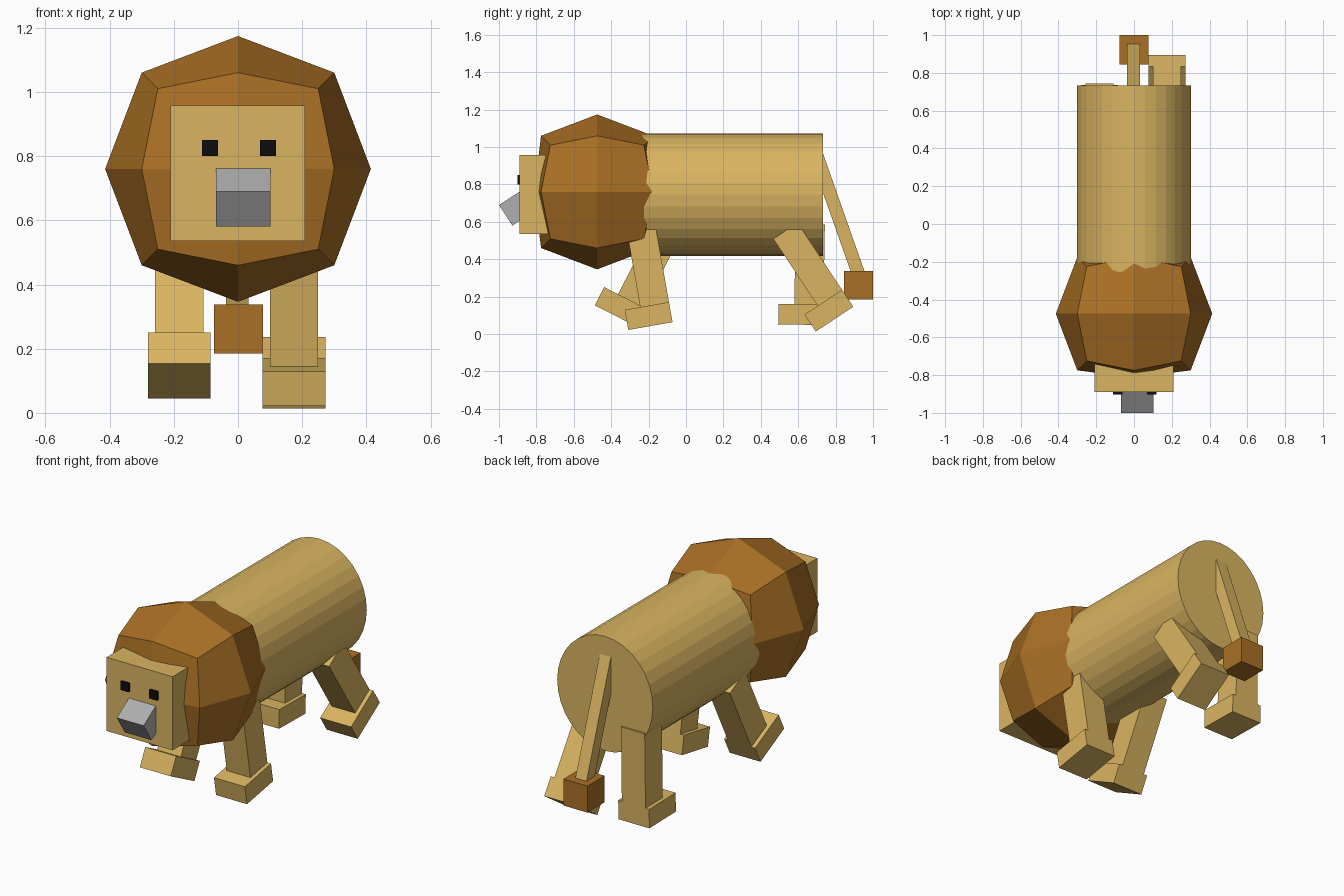
import bpy, bmesh
from math import radians
from mathutils import Matrix, Vector

cube = bpy.data.objects.get("Cube")
if cube:
    bpy.data.objects.remove(cube, do_unlink=True)


def material(name, r, g, b):
    m = bpy.data.materials.new(name)
    m.use_nodes = True
    m.diffuse_color = (r, g, b, 1)
    bsdf = next(n for n in m.node_tree.nodes if n.type == 'BSDF_PRINCIPLED')
    bsdf.inputs["Base Color"].default_value = (r, g, b, 1)
    return m


TAN = material("tan fur", 0.70, 0.46, 0.12)
BROWN = material("brown mane", 0.40, 0.16, 0.018)
GREY = material("grey snout", 0.43, 0.43, 0.43)
BLACK = material("black eye", 0.004, 0.004, 0.004)


def add_object(name, bm, mat):
    bmesh.ops.recalc_face_normals(bm, faces=bm.faces)
    mesh = bpy.data.meshes.new(name)
    bm.to_mesh(mesh)
    bm.free()
    mesh.materials.append(mat)
    obj = bpy.data.objects.new(name, mesh)
    bpy.context.collection.objects.link(obj)
    return obj


def box(name, size, centre, mat, anchor=(0, 0, 0), tilt=0):
    """Box placed relative to an anchor, then tilted about the anchor's x axis."""
    bm = bmesh.new()
    frame = (Matrix.Translation(anchor) @ Matrix.Rotation(radians(tilt), 4, 'X')
             @ Matrix.Translation(centre) @ Matrix.Diagonal((*size, 1)))
    bmesh.ops.create_cube(bm, size=1, matrix=frame)
    return add_object(name, bm, mat)


# Barrel body lying along y
bm = bmesh.new()
bmesh.ops.create_cone(bm, cap_ends=True, segments=32, radius1=1, radius2=1, depth=1,
                      matrix=Matrix.Translation((0, 0.2165, 0.745))
                      @ Matrix.Diagonal((0.303, 1.033, 0.328, 1))
                      @ Matrix.Rotation(radians(90), 4, 'X'))
add_object("body", bm, TAN)

# Mane: a once-divided cube rounded towards a ball
bm = bmesh.new()
bmesh.ops.create_cube(bm, size=2)
bmesh.ops.subdivide_edges(bm, edges=bm.edges[:], cuts=1, use_grid_fill=True)
reach = {1: 0.414, 2: 0.30, 3: 0.25}
for v in bm.verts:
    axes = sum(abs(c) > 0.5 for c in v.co)
    r = 0.337 if axes == 1 and abs(v.co.y) > 0.5 else reach[axes]
    v.co = v.co * r + Vector((0, -0.475, 0.76))
add_object("mane", bm, BROWN)

# Face, eyes and snout
box("face", (0.418, 0.24, 0.422), (-0.001, -0.77, 0.746), TAN)
for side, x in (("left", 0.093), ("right", -0.087)):
    box(side + "_eye", (0.05, 0.016, 0.05), (x, -0.894, 0.825), BLACK)
box("snout", (0.17, 0.25, 0.131), (0, 0.125, -0.0655), GREY,
    anchor=(0.017, -1.0, 0.69), tilt=33)

# Legs: anchored at the heel, where the back of the leg meets the foot
legs = (
    ("front_left", (0.175, -0.091, 0.171), 10),
    ("front_right", (-0.183, -0.224, 0.142), -27),
    ("rear_left", (0.175, 0.834, 0.237), 33.5),
    ("rear_right", (-0.183, 0.735, 0.157), -1),
)
for name, heel, tilt in legs:
    box(name + "_leg", (0.15, 0.156, 0.43), (0, -0.078, 0.215), TAN, heel, tilt)
    box(name + "_foot", (0.196, 0.24, 0.109), (0, -0.12, -0.0545), TAN, heel, tilt)

# Tail and its tuft
box("tail", (0.07, 0.07, 0.74), (0, 0, 0.32), TAN, (-0.002, 0.915, 0.342), 19.4)
box("tail_tuft", (0.153, 0.155, 0.152), (0.001, 0.9225, 0.261), BROWN)
